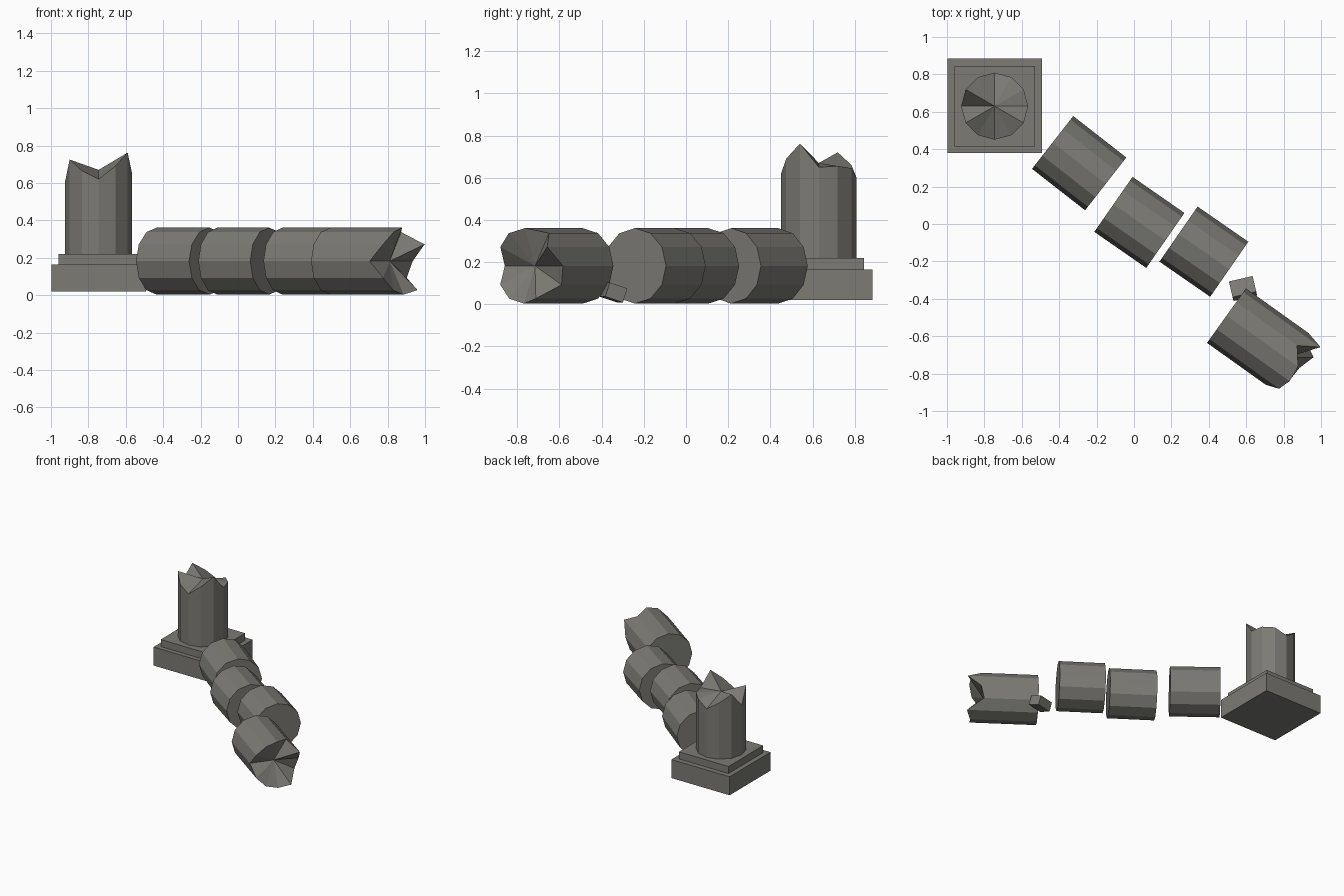
import bpy, bmesh
from math import pi, cos, sin, radians
from mathutils import Matrix, Vector

cube = bpy.data.objects.get("Cube")
if cube:
    bpy.data.objects.remove(cube, do_unlink=True)

# Single weathered stone colour
STONE = (0.2, 0.196, 0.178, 1)
stone = bpy.data.materials.new("grey_stone")
stone.use_nodes = True
stone.diffuse_color = STONE
bsdf = stone.node_tree.nodes["Principled BSDF"]
bsdf.inputs["Base Color"].default_value = STONE
bsdf.inputs["Roughness"].default_value = 0.9

SIDES = 12
RADIUS = 0.179
AXIS_Z = 0.182


def finish(name, bm, matrix):
    bmesh.ops.recalc_face_normals(bm, faces=bm.faces)
    mesh = bpy.data.meshes.new(name)
    bm.to_mesh(mesh)
    bm.free()
    mesh.materials.append(stone)
    obj = bpy.data.objects.new(name, mesh)
    obj.matrix_world = matrix
    bpy.context.collection.objects.link(obj)


def block(name, centre, size, turn=Matrix()):
    bm = bmesh.new()
    bmesh.ops.create_cube(bm, size=1)
    bmesh.ops.scale(bm, vec=size, verts=bm.verts)
    finish(name, bm, Matrix.Translation(centre) @ turn)


def shaft(name, matrix, heights, tip=None):
    """Twelve-sided shaft along local z; a tip height makes a broken end."""
    bm = bmesh.new()
    ring = [(RADIUS * cos(i * 2 * pi / SIDES), RADIUS * sin(i * 2 * pi / SIDES))
            for i in range(SIDES)]
    low = [bm.verts.new((x, y, 0)) for x, y in ring]
    high = [bm.verts.new((x, y, h)) for (x, y), h in zip(ring, heights)]
    centre = bm.verts.new((0, 0, tip)) if tip else None
    bm.faces.new(low[::-1])
    for i in range(SIDES):
        j = (i + 1) % SIDES
        bm.faces.new((low[i], low[j], high[j], high[i]))
        if centre:
            bm.faces.new((high[i], high[j], centre))
    if not centre:
        bm.faces.new(high)
    finish(name, bm, matrix)


def lying(x, y, angle):
    """Frame whose z runs along the ground, x sideways and y upward."""
    a = radians(angle)
    along = Vector((cos(a), sin(a), 0))
    side = Vector((-sin(a), cos(a), 0))
    turn = Matrix((side, Vector((0, 0, 1)), along)).transposed().to_4x4()
    return Matrix.Translation((x, y, AXIS_Z)) @ turn


# Plinth and the standing broken column
block("plinth_base", (-0.745, 0.632, 0.092), (0.505, 0.505, 0.145))
block("plinth_step", (-0.745, 0.63, 0.19), (0.43, 0.43, 0.06))
shaft("standing_column", Matrix.Translation((-0.745, 0.63, 0.215)),
      [h - 0.215 for h in (0.65, 0.655, 0.645, 0.6, 0.66, 0.72,
                           0.61, 0.725, 0.665, 0.62, 0.69, 0.762)], 0.455)

# Fallen drums
for i, (x, y, angle, length) in enumerate([(-0.435, 0.436, -38, 0.36),
                                           (-0.11, 0.105, -34.8, 0.338),
                                           (0.238, -0.054, -34.7, 0.33)]):
    shaft(f"fallen_drum_{i + 1}", lying(x, y, angle), [length] * SIDES)

# Fallen broken end piece
shaft("fallen_broken_end", lying(0.4945, -0.49, -35.5),
      (0.412, 0.507, 0.4, 0.47, 0.478, 0.455, 0.385, 0.456, 0.475, 0.48, 0.508, 0.39),
      0.389)

# Loose rubble
block("rubble_chunk", (0.583, -0.345, 0.056), (0.13, 0.09, 0.07),
      Matrix.Rotation(radians(13), 4, "Z") @ Matrix.Rotation(radians(-18), 4, "X"))
